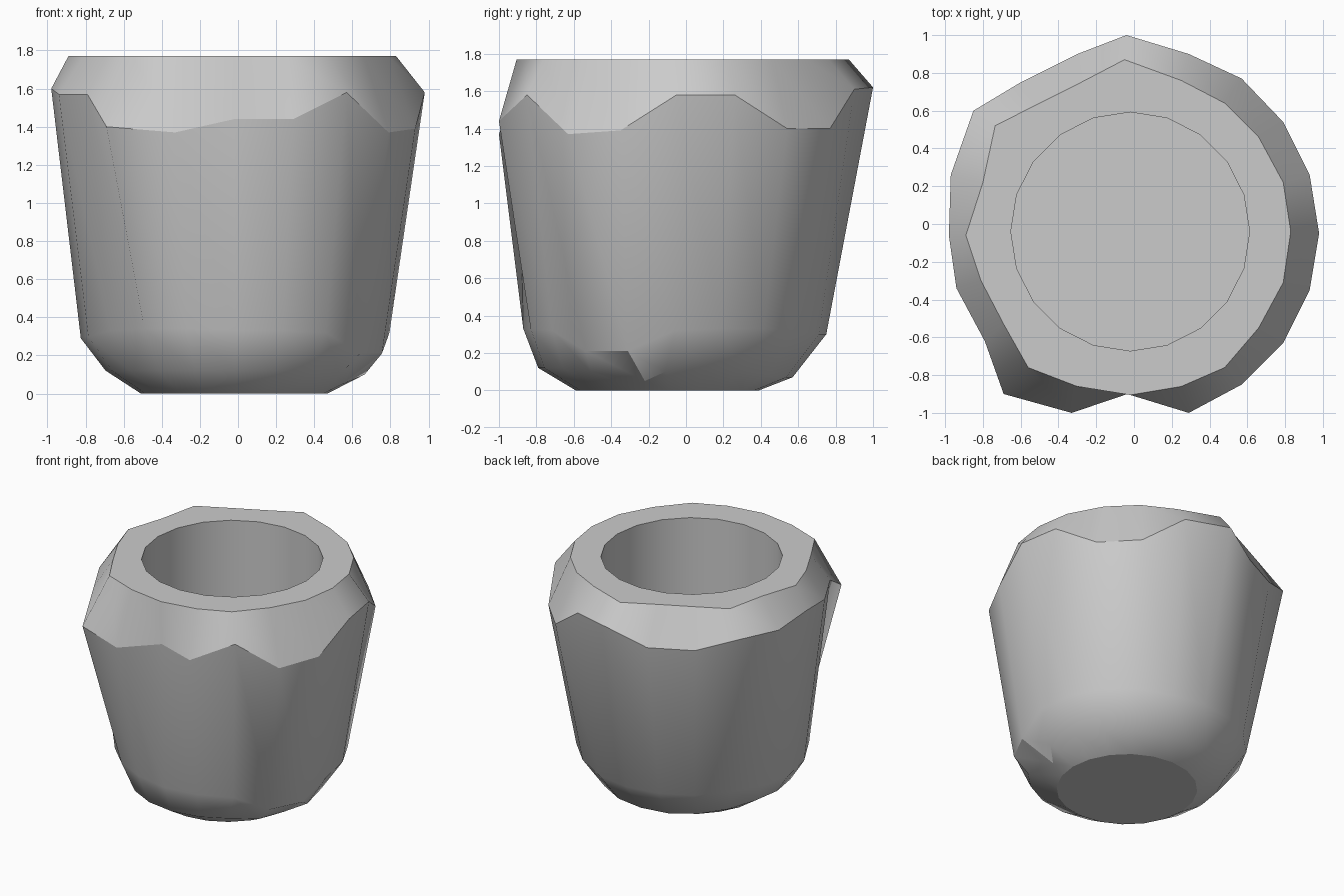
import bpy, bmesh, math

if "Cube" in bpy.data.objects:
    bpy.data.objects.remove(bpy.data.objects["Cube"])

N = 20

def circle(cx, cy, r, heights):
    """20 points, clockwise from the back (+y)."""
    pts = []
    for i in range(N):
        a = math.pi / 2 - 2 * math.pi * i / N
        pts.append((cx + r * math.cos(a), cy + r * math.sin(a), heights[i % len(heights)]))
    return pts

# chipped shoulder: the widest line round the pot
shoulder = [
    (-.04, 1, 1.62), (.29, .9, 1.61), (.57, .77, 1.40), (.79, .54, 1.40), (.93, .26, 1.58),
    (.98, -.05, 1.58), (.93, -.35, 1.39), (.79, -.63, 1.37), (.57, -.85, 1.58), (.29, -1, 1.44),
    (-.02, -.895, 1.44), (-.33, -1, 1.37), (-.69, -.9, 1.40), (-.79, -.62, 1.57), (-.94, -.34, 1.57),
    (-.98, -.06, 1.60), (-.97, .26, 1.57), (-.85, .6, 1.59), (-.6, .75, 1.50), (-.3, .9, 1.50)]

# outer edge of the flat rim
rim_xy = [
    (-.05, .87), (.25, .76), (.48, .64), (.66, .46), (.79, .22),
    (.83, -.04), (.79, -.31), (.66, -.55), (.48, -.76), (.25, -.86),
    (-.02, -.905), (-.3, -.86), (-.56, -.76), (-.69, -.53), (-.81, -.3),
    (-.89, -.06), (-.80, .22), (-.735, .52), (-.5, .64), (-.28, .75)]
rim = [(x, y, 1.77) for x, y in rim_xy]

# lower body line, with a chip at the front right
low_z = [.3, .3, .32, .33, .33, .32, .21, .21, .32, .33,
         .33, .34, .34, .33, .3, .29, .3, .31, .3, .3]
foot_z = [.07, .07, .08, .1, .12, .1, .05, .1, .12, .12,
          .12, .12, .12, .12, .12, .12, .12, .1, .08, .07]
foot = circle(-.015, -.11, .68, foot_z)
foot[6] = (.55, -.22, .05)

rings = [
    circle(-.02, -.10, .49, [0]),
    foot,
    circle(-.015, -.06, .81, low_z),
    shoulder,
    rim,
    circle(-.02, -.04, .632, [1.77]),
    circle(-.02, -.04, .632, [.3]),
]
SHARP_RINGS = (0, 3, 4, 5, 6)

bm = bmesh.new()
loops = [[bm.verts.new(p) for p in ring] for ring in rings]
for a, b in zip(loops, loops[1:]):
    for i in range(N):
        j = (i + 1) % N
        bm.faces.new((a[i], a[j], b[j], b[i]))
# underside and inner floor
bm.faces.new(loops[0])
bm.faces.new(loops[-1])
bmesh.ops.recalc_face_normals(bm, faces=bm.faces)

# smooth shading with crisp rim, shoulder, base and chip edges
for f in bm.faces:
    f.smooth = True
for k in SHARP_RINGS:
    for i in range(N):
        bm.edges.get((loops[k][i], loops[k][(i + 1) % N])).smooth = False
for pair in ((loops[2][6], loops[2][7]), (loops[1][6], loops[2][6]), (loops[1][5], loops[1][6])):
    bm.edges.get(pair).smooth = False

mesh = bpy.data.meshes.new("stone_pot")
bm.to_mesh(mesh)
bm.free()
pot = bpy.data.objects.new("stone_pot", mesh)
bpy.context.collection.objects.link(pot)
